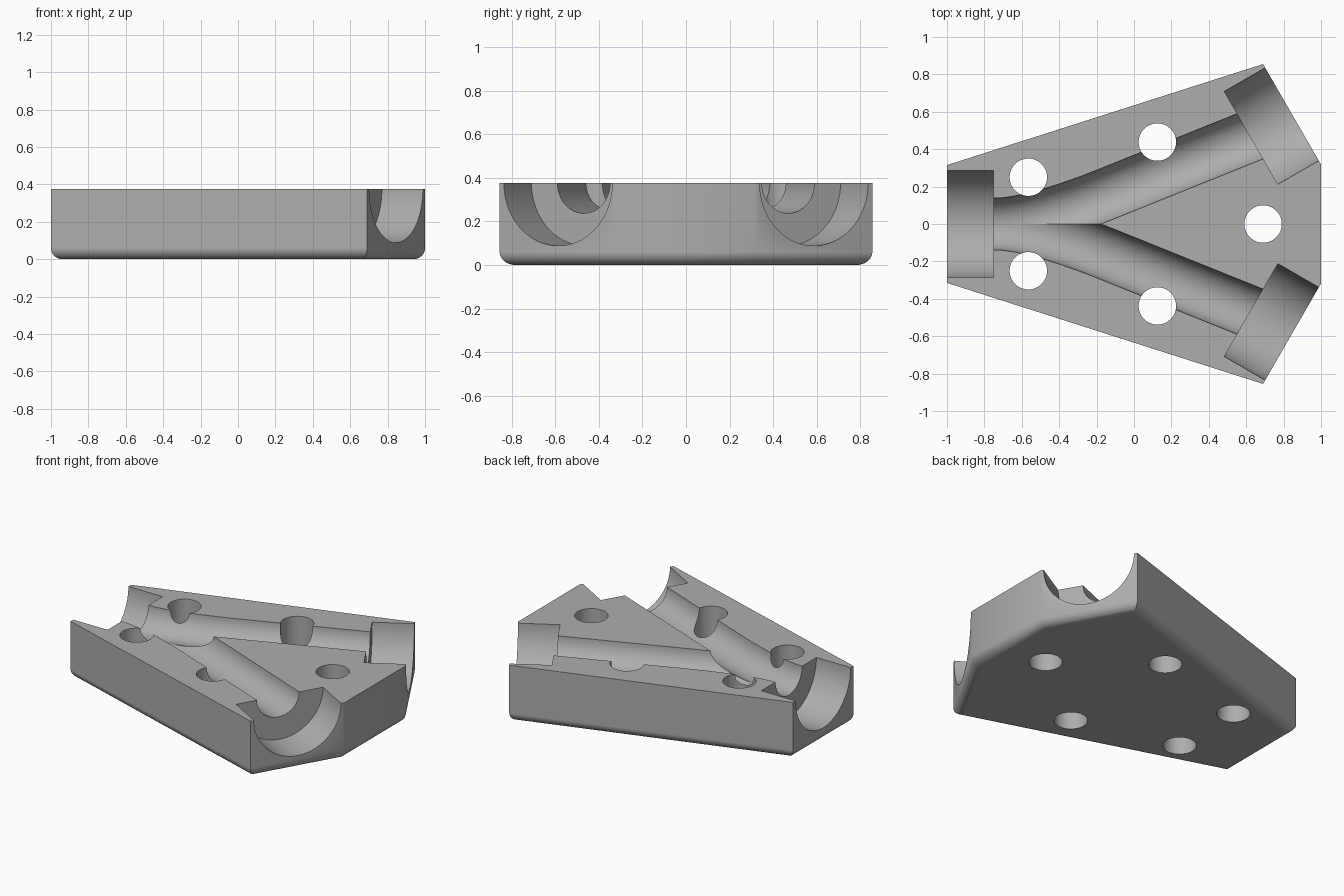
import bpy, bmesh, math
from mathutils import Vector, Matrix

cube = bpy.data.objects.get("Cube")
if cube:
    bpy.data.objects.remove(cube, do_unlink=True)

TOP = 0.375        # height of the split face, where all bores are centred
FILLET = 0.06
SOCKET_R, BORE_R, HOLE_R = 0.287, 0.138, 0.1

grey = bpy.data.materials.new("plain grey")
grey.use_nodes = True
colour = (0.42, 0.42, 0.42, 1)
grey.diffuse_color = colour
grey.node_tree.nodes["Principled BSDF"].inputs["Base Color"].default_value = colour


def to_object(name, bm):
    bmesh.ops.recalc_face_normals(bm, faces=bm.faces)
    mesh = bpy.data.meshes.new(name)
    bm.to_mesh(mesh)
    bm.free()
    mesh.materials.append(grey)
    obj = bpy.data.objects.new(name, mesh)
    bpy.context.collection.objects.link(obj)
    return obj


def tube(name, path, radius, sides=64):
    """Closed round tube swept along a list of points."""
    bm = bmesh.new()
    rings = []
    for i, p in enumerate(path):
        ahead = path[min(i + 1, len(path) - 1)] - path[max(i - 1, 0)]
        side = Vector((0, 1, 0)) if abs(ahead.z) > abs(ahead.x) else Vector((-ahead.y, ahead.x, 0))
        side.normalize()
        up = ahead.normalized().cross(side)
        angles = [math.tau * (k + 0.5) / sides for k in range(sides)]
        rings.append([bm.verts.new(p + radius * (math.cos(a) * side + math.sin(a) * up))
                      for a in angles])
    for a, b in zip(rings, rings[1:]):
        for k in range(sides):
            n = (k + 1) % sides
            bm.faces.new((a[k], a[n], b[n], b[k]))
    bm.faces.new(rings[0])
    bm.faces.new(rings[-1])
    obj = to_object(name, bm)
    obj.hide_render = True
    return obj


# Block: tapered outline, extruded, bottom edges rounded
bm = bmesh.new()
outline = [(-1, -0.315), (0.69, -0.855), (1, -0.318), (1, 0.318), (0.69, 0.855), (-1, 0.315)]
base = bm.faces.new([bm.verts.new((x, y, 0)) for x, y in outline])
top = bmesh.ops.extrude_face_region(bm, geom=[base])["geom"]
bmesh.ops.translate(bm, vec=(0, 0, TOP), verts=[v for v in top if isinstance(v, bmesh.types.BMVert)])
rim = [e for e in bm.edges if all(v.co.z < 0.01 for v in e.verts)]
bmesh.ops.recalc_face_normals(bm, faces=bm.faces)
bmesh.ops.bevel(bm, geom=rim, offset=FILLET, segments=8, profile=0.5, affect='EDGES')
block = to_object("manifold_block", bm)

# Curved bore: bend out of the inlet, then straight into the branch socket
start, bend, end = (Vector(p) for p in ((-0.75, 0, TOP), (-0.54, 0, TOP), (-0.1, 0.179, TOP)))
path = [Vector((-0.85, 0, TOP))]
for i in range(17):
    t = i / 16
    path.append(start * (1 - t) ** 2 + bend * 2 * t * (1 - t) + end * t * t)
path.append(Vector((0.68, 0.493, TOP)))

# Sockets for the inlet and one branch
axis = Vector((math.cos(math.pi / 6), 0.5, 0))
mouth = Vector((0.845, 0.587, TOP))
cutters = [
    tube("inlet_socket_cutter", [Vector((-1.2, 0, TOP)), Vector((-0.75, 0, TOP))], SOCKET_R),
    tube("branch_socket_cutter", [mouth - axis * 0.253, mouth + axis * 0.2], SOCKET_R),
    tube("bore_cutter", path, BORE_R),
]

# Bolt holes
for x, y in ((-0.565, 0.25), (0.125, 0.438), (0.69, 0)):
    cutters.append(tube("bolt_hole_cutter", [Vector((x, y, -0.2)), Vector((x, y, 0.6))], HOLE_R, 48))

for cutter in cutters:
    mod = block.modifiers.new(cutter.name, 'BOOLEAN')
    mod.operation = 'DIFFERENCE'
    mod.solver = 'EXACT'
    mod.object = cutter

# Mirror the finished half across the centre plane
mirror = block.modifiers.new("mirror", 'MIRROR')
mirror.use_axis = (False, True, False)
mirror.use_bisect_axis = (False, True, False)
mirror.use_clip = True

for obj in bpy.context.selected_objects:
    obj.select_set(False)
block.select_set(True)
bpy.context.view_layer.objects.active = block
bpy.ops.object.convert(target='MESH')
for cutter in cutters:
    bpy.data.objects.remove(cutter, do_unlink=True)
bpy.ops.object.shade_smooth_by_angle(angle=math.radians(30))
block.modifiers.new("weighted_normals", 'WEIGHTED_NORMAL').keep_sharp = True
